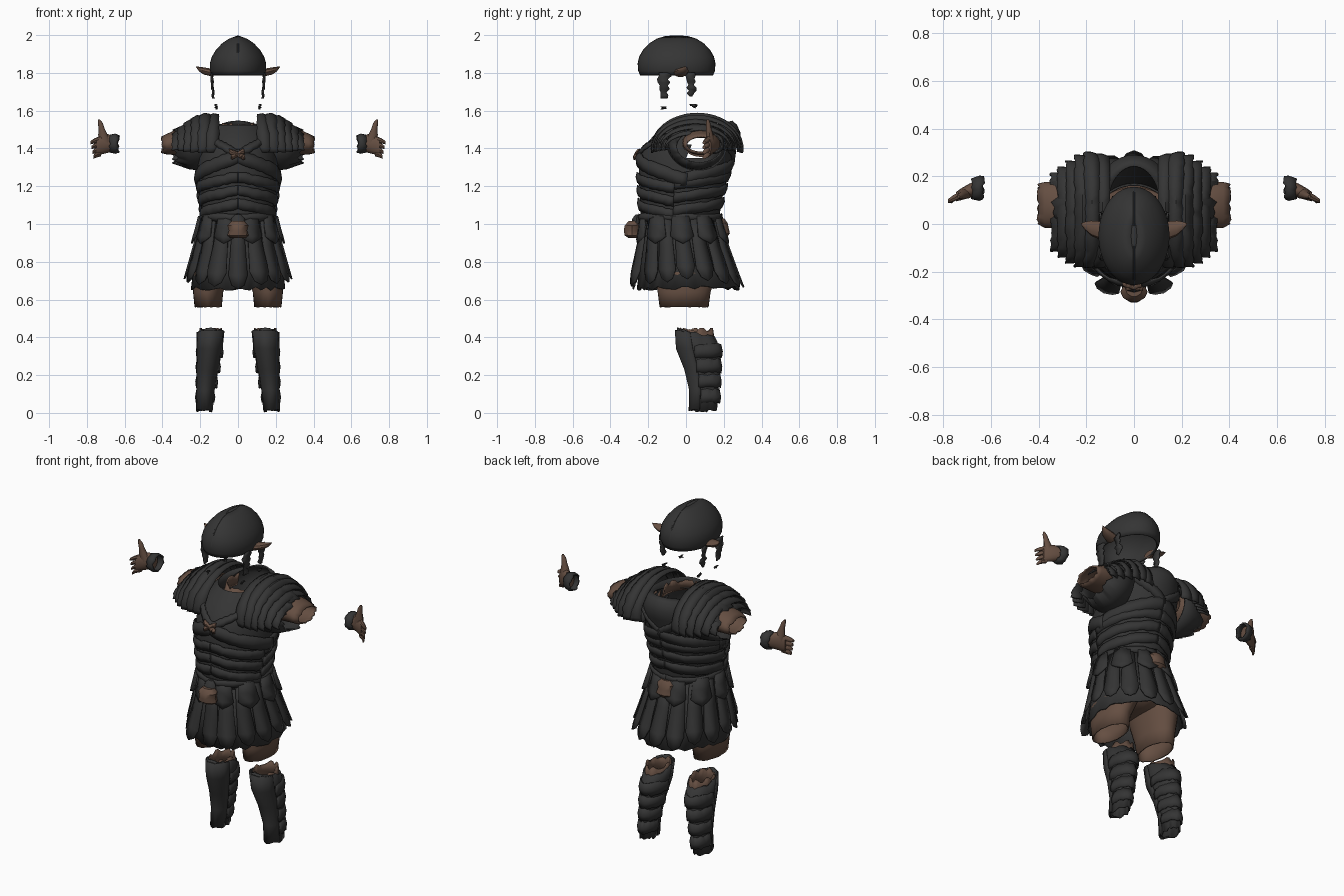
import bpy, math, random
from math import sin, cos, pi, radians

random.seed(4)
if bpy.data.objects.get("Cube"):
    bpy.data.objects.remove(bpy.data.objects["Cube"])


def material(name, rgb):
    m = bpy.data.materials.new(name)
    m.use_nodes = True
    m.diffuse_color = (*rgb, 1)
    m.node_tree.nodes["Principled BSDF"].inputs["Base Color"].default_value = (*rgb, 1)
    return m


DARK = material("dark leather", (0.035, 0.035, 0.035))
SKIN = material("brown skin", (0.13, 0.077, 0.054))


def build(name, mat, verts, faces, thick=0.008, mirror=False):
    me = bpy.data.meshes.new(name)
    me.from_pydata(verts, [], faces)
    me.materials.append(mat)
    ob = bpy.data.objects.new(name, me)
    bpy.context.collection.objects.link(ob)
    bpy.ops.object.select_all(action="DESELECT")
    ob.select_set(True)
    bpy.context.view_layer.objects.active = ob
    bpy.ops.object.shade_smooth_by_angle(angle=radians(40))
    if thick:
        ob.modifiers.new("thickness", "SOLIDIFY").thickness = thick
    if mirror:
        ob.modifiers.new("mirror", "MIRROR")


def grid_faces(rows, cols, closed=False):
    span = cols if closed else cols - 1
    return [(r * cols + c, r * cols + (c + 1) % cols,
             (r + 1) * cols + (c + 1) % cols, (r + 1) * cols + c)
            for r in range(rows - 1) for c in range(span)]


def loft(name, mat, rings, axis="z", n=28, jag=(0, 0), arc=None, tilt=0,
         cap=False, keep=None, **kw):
    """Skin over elliptical rings (x, y, z, r1, r2); jag makes the ends torn."""
    k = "xyz".index(axis)
    u, v = [i for i in range(3) if i != k]
    verts, last = [], len(rings) - 1
    cols = n + 1 if arc else n
    for i, ring in enumerate(rings):
        for j in range(cols):
            a = radians(arc[0] + (arc[1] - arc[0]) * j / n) if arc else 2 * pi * j / n
            p = list(ring[:3])
            p[u] += ring[3] * cos(a)
            p[v] += ring[4] * sin(a)
            if i in (0, last):
                p[k] += random.uniform(-1, 1) * jag[i == last]
            if i == last:
                p[k] += tilt * sin(a)
            verts.append(p)
    faces = grid_faces(len(rings), cols, not arc)
    if cap:
        faces += [tuple(range(cols))[::-1], tuple(last * cols + c for c in range(cols))]
    if keep:
        faces = [f for f in faces if keep(*[sum(verts[q][d] for q in f) / 4 for d in range(3)])]
    if axis == "y":
        faces = [f[::-1] for f in faces]
    build(name, mat, verts, faces, **kw)


# Helmet, crest, ears and torn cheek straps
profile = [(1.785, .138, .192), (1.81, .148, .203), (1.85, .149, .206), (1.885, .139, .198),
           (1.92, .118, .178), (1.955, .086, .145), (1.98, .05, .105), (1.994, .012, .06)]
loft("helmet", DARK, [(0, -.05, z, a, b) for z, a, b in profile], n=40, thick=.01)
loft("helmet_crown", DARK, [(0, -.05, 1.991, .016, .065), (0, -.05, 1.998, .002, .03)], cap=True, thick=0)
side = [(-.05 - b, z) for z, a, b in profile[2:]] + [(-.05 + b, z) for z, a, b in profile[:1:-1]]
loft("helmet_crest", DARK, [(0, y, z - .004, .006, .006) for y, z in side], axis="y", n=6, cap=True, thick=0)
loft("ear", SKIN, [(.13, -.03, 1.80, .04, .022), (.18, -.018, 1.81, .032, .02), (.205, -.008, 1.82, .018, .013),
                   (.222, .0, 1.832, .003, .003)], axis="x", n=10, cap=True, thick=0, mirror=True)


def torn_strip(name, x, y, top, bottom, w):
    verts = []
    for i in range(9):
        z = top + (bottom - top) * i / 8
        for s in (-1, 1):
            verts.append((x + random.uniform(-.006, .006) - .008 * i / 8,
                          y + s * w * (1 - .45 * i / 8) + random.uniform(-.01, .01), z))
    build(name, DARK, verts, grid_faces(9, 2), mirror=True)


torn_strip("front_cheek_strap", .135, -.115, 1.80, 1.665, .032)
torn_strip("rear_cheek_strap", .135, .028, 1.80, 1.675, .028)
torn_strip("front_strap_scrap", .115, -.12, 1.622, 1.608, .01)
torn_strip("rear_strap_scrap", .115, .04, 1.633, 1.618, .012)

# Torso shell: z, centre y, half width, half depth
TORSO = [(1.00, -.03, .19, .205), (1.06, -.03, .19, .21), (1.15, -.025, .205, .22),
         (1.25, -.015, .215, .235), (1.35, 0, .212, .25), (1.42, .03, .20, .245),
         (1.48, .065, .18, .225), (1.525, .085, .14, .185), (1.507, .09, .105, .155)]


def torso_point(deg, z, off):
    for lo, hi in zip(TORSO, TORSO[1:]):
        if z <= hi[0]:
            break
    t = (z - lo[0]) / (hi[0] - lo[0])
    cy, rx, ry = [lo[i] + t * (hi[i] - lo[i]) for i in (1, 2, 3)]
    a = radians(deg)
    return ((rx + off) * cos(a), cy + (ry + off) * sin(a), z)


def strap(name, a0, z0, a1, z1, w, mat=DARK, off=.012, mirror=True):
    verts = []
    for i in range(17):
        t = i / 16
        for s in (-1, 0, 1):
            z = z0 + (z1 - z0) * t + s * w + random.uniform(-.004, .004)
            verts.append(torso_point(a0 + (a1 - a0) * t, z, off - .006 * abs(s)))
    build(name, mat, verts, grid_faces(17, 3), thick=.008, mirror=mirror)


loft("torso", DARK, [(0, cy, z, rx, ry) for z, cy, rx, ry in TORSO], n=40, tilt=.04,
     keep=lambda x, y, z: abs(x) < .12 or (y - .07) ** 2 + (z - 1.43) ** 2 > .065 ** 2)
loft("neck", SKIN, [(0, .05, 1.458, .105, .135), (0, .05, 1.49, .092, .122), (0, .055, 1.525, .085, .115)],
     jag=(0, .013), arc=(150, 390))
strap("chest_strap", -90, 1.37, -35, 1.47, .02)
strap("rib_sash", -92, 1.36, 5, 1.23, .035)
strap("side_sash", 0, 1.24, 92, 1.32, .035, off=.008)
strap("back_strap", 92, 1.33, 35, 1.46, .025)
for i, z in enumerate((1.25, 1.18, 1.11)):
    strap(f"belly_band_{i + 1}", -91, z, -10, z - .06, .026, off=.009)
    strap(f"back_band_{i + 1}", -10, z - .04, 91, z + .01, .026, off=.008)
strap("belt", -90, 1.035, 90, 1.035, .018, off=.01)
strap("chest_clasp_a", -102, 1.385, -81, 1.35, .01, SKIN, .026, False)
strap("chest_clasp_b", -99, 1.352, -82, 1.385, .009, SKIN, .026, False)

# Layered shoulder guards, ragged sleeves and bare arm stubs
BANDS = [(.12, .055, .24, .182), (.165, .06, .243, .184), (.205, .055, .235, .172),
         (.24, .05, .215, .15), (.275, .05, .19, .122), (.305, .05, .165, .092)]
for i, (x, y, ry, rz) in enumerate(BANDS):
    loft(f"shoulder_band_{i + 1}", DARK,
         [(x - .02, y, 1.405, ry - .012, rz - .006), (x + .012, y, 1.405, ry, rz),
          (x + .045, y, 1.40, ry + .002, rz - .014)],
         axis="x", arc=(-8, 188), n=26, jag=(.002, .005), mirror=True)
loft("sleeve", DARK, [(.18, .06, 1.42, .16, .14), (.26, .06, 1.415, .145, .125), (.325, .07, 1.41, .125, .09)],
     axis="x", n=36, jag=(0, .025), mirror=True)
loft("arm", SKIN, [(.18, .08, 1.43, .10, .075), (.34, .08, 1.43, .098, .064), (.375, .08, 1.423, .096, .055),
                   (.402, .085, 1.42, .085, .045)], axis="x", jag=(0, .008), mirror=True)

# Hands with wrist cuffs
loft("wrist_cuff", DARK, [(.63, .152, 1.425, .05, .047), (.65, .15, 1.425, .053, .054),
                          (.68, .148, 1.425, .045, .047)], axis="x", n=22, jag=(.008, .005), mirror=True)
loft("palm", SKIN, [(.66, .148, 1.425, .033, .038), (.69, .14, 1.427, .03, .05),
                    (.725, .125, 1.42, .025, .052), (.748, .114, 1.41, .019, .048)],
     axis="x", n=16, cap=True, thick=0, mirror=True)
for i in range(4):
    z = 1.452 - .026 * i
    loft(f"finger_{i + 1}", SKIN, [(.725, .122, z, .014, .015), (.757, .108, z - .011, .014, .014),
                                   (.78 - .005 * i, .096, z - .021, .009, .009)],
         axis="x", n=8, cap=True, thick=0, mirror=True)
loft("thumb", SKIN, [(.705, .13, 1.43, .034, .024), (.716, .124, 1.475, .024, .02), (.722, .12, 1.505, .016, .015),
                     (.729, .117, 1.535, .013, .012), (.736, .115, 1.553, .005, .006)],
     n=10, cap=True, thick=0, mirror=True)


# Skirt: a flared lining covered by pointed leather strips
def skirt_point(deg, z, off):
    t, a = max(0, (1.05 - z) / .4) ** 1.25, radians(deg)
    return ((.19 + .09 * t + off) * cos(a), -.03 + .045 * t + (.2 + .075 * t + off) * sin(a), z)


def flap(name, deg, top, bottom, half, off, flare=.012):
    verts = []
    for t, w in ((0, .8), (.45, .9), (.85, 1), (1, .6)):
        for s in (-1, 0, 1):
            z = top + (bottom - top) * t - (.02 if t == 1 and s == 0 else 0)
            verts.append(skirt_point(deg + s * half * w, z, off + flare * t - .004 * abs(s)))
    build(name, DARK, verts, grid_faces(4, 3), thick=.009)


loft("skirt_lining", DARK, [(0, .012, .66, .25, .272), (0, -.005, .8, .232, .235), (0, -.03, 1.05, .187, .198)],
     n=48, jag=(.012, 0))
for i in range(16):
    a = -90 + 22.5 * i
    low = .675 + .045 * abs(cos(radians(a))) + random.uniform(-.01, .01)
    flap(f"skirt_strip_{i + 1}", a, 1.03, low, 10.6, .004, .045 if i in (1, 15) else .012)
for i in range(10):
    flap(f"waist_tab_{i + 1}", -72 + 36 * i, 1.04, .915, 15, .012)

# Belt pouches, front and back
loft("front_pouch", SKIN, [(0, -.275, .925, .04, .03), (0, -.285, .94, .057, .042), (0, -.285, .965, .048, .046),
                           (0, -.285, .992, .056, .042), (0, -.275, 1.015, .035, .03)], n=10, cap=True, thick=0)
loft("pouch_knot", DARK, [(0, -.265, 1.0, .04, .025), (0, -.262, 1.03, .035, .022), (0, -.255, 1.05, .015, .012)],
     n=8, cap=True, thick=0)
loft("back_pouch", SKIN, [(0, .195, .93, .035, .022), (0, .20, .95, .054, .034), (0, .195, .98, .045, .032),
                          (0, .192, 1.005, .052, .03), (0, .185, 1.028, .03, .02)], n=10, cap=True, thick=0)

# Hips and thighs
loft("hips", SKIN, [(0, 0, .74, .02, .08), (0, 0, .76, .10, .13), (0, 0, .82, .19, .18), (0, -.01, .9, .185, .165)],
     cap=True, thick=0)
loft("thigh", SKIN, [(.158, -.01, .56, .072, .13), (.158, -.01, .64, .08, .14), (.14, 0, .74, .10, .165),
                     (.12, 0, .84, .09, .165)], jag=(.002, 0), mirror=True)

# Greaves: shell, ridged shin plate, calf bands and bare knee
LEG = [(.178, .095, .015, .042, .07), (.172, .10, .12, .046, .072), (.162, .092, .23, .057, .09),
       (.15, .07, .34, .067, .112), (.145, .052, .425, .072, .10)]
loft("greave", DARK, LEG, jag=(.012, .008), tilt=-.022, mirror=True)
loft("shin_plate", DARK, [(x, y - .004, z, a + .004, b + .007) for x, y, z, a, b in LEG],
     arc=(-165, -15), n=8, jag=(.005, .006), tilt=-.015, mirror=True)
for i, z in enumerate((.09, .17, .25, .33)):
    t = (z - .09) / .24
    loft(f"calf_band_{i + 1}", DARK,
         [(.174 - .024 * t, .10 - .025 * t, z + d, .046 + .02 * t + e, .078 + .034 * t + e)
          for d, e in ((-.036, .004), (-.005, .008), (.036, .0))],
         arc=(-15, 195), n=18, jag=(.006, .006), mirror=True)
loft("knee", SKIN, [(.147, .07, .34, .06, .10), (.145, .055, .40, .062, .095), (.145, .055, .44, .06, .09)],
     jag=(0, .014), mirror=True)
